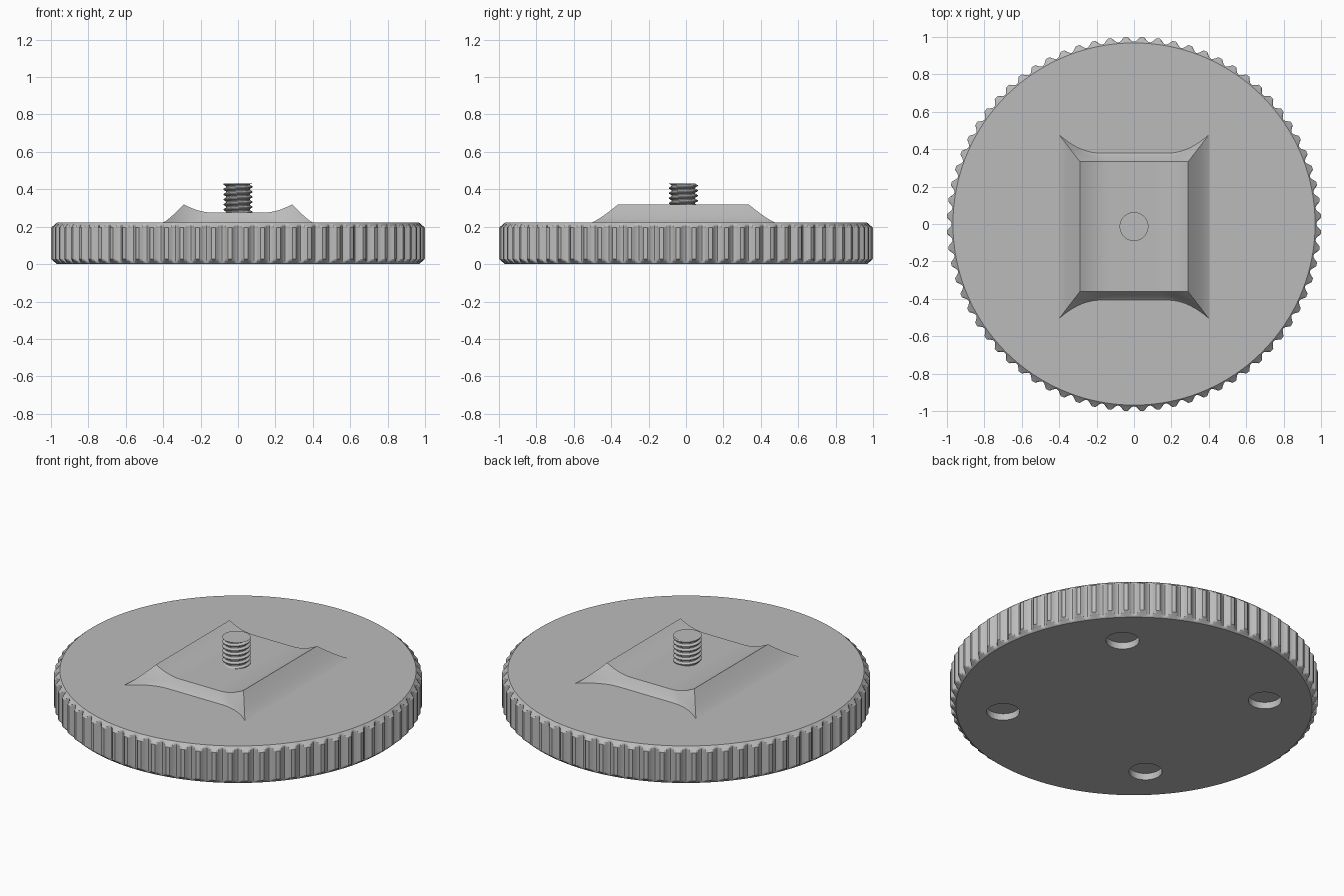
import bpy, bmesh, math

if "Cube" in bpy.data.objects:
    bpy.data.objects.remove(bpy.data.objects["Cube"])

TOP = 0.222          # height of the disc's upper face
CY = -0.014          # y centre of the raised seat and the screw


def grey(name, value):
    m = bpy.data.materials.new(name)
    m.diffuse_color = (value, value, value, 1)
    m.use_nodes = True
    m.node_tree.nodes["Principled BSDF"].inputs["Base Color"].default_value = m.diffuse_color
    return m


METAL = grey("grey metal", 0.50)


def skin(rows, closed=True, cap_start=False, cap_end=False):
    """Join rows of points with quads, optionally closing the ends."""
    bm = bmesh.new()
    vs = [[bm.verts.new(p) for p in row] for row in rows]
    n = len(rows[0])
    for a, b in zip(vs, vs[1:]):
        for i in range(n if closed else n - 1):
            j = (i + 1) % n
            bm.faces.new((a[i], a[j], b[j], b[i]))
    if cap_start:
        bm.faces.new(vs[0][::-1])
    if cap_end:
        bm.faces.new(vs[-1])
    return bm


def finish(bm, name, angle):
    bmesh.ops.remove_doubles(bm, verts=bm.verts, dist=1e-5)
    bmesh.ops.recalc_face_normals(bm, faces=bm.faces)
    me = bpy.data.meshes.new(name)
    bm.to_mesh(me)
    bm.free()
    me.materials.append(METAL)
    ob = bpy.data.objects.new(name, me)
    bpy.context.collection.objects.link(ob)
    smooth(ob, angle)
    return ob


def smooth(ob, angle):
    bpy.ops.object.select_all(action='DESELECT')
    ob.select_set(True)
    bpy.context.view_layer.objects.active = ob
    bpy.ops.object.shade_smooth_by_angle(angle=math.radians(angle))


# Knurled disc: chamfered rim with scalloped grooves cut straight through it
TEETH = 72
GROOVE = [0.974, 0.978, 0.988, 1, 1, 1, 0.988, 0.978]   # one tooth, starting mid-groove
CHAMFER = [(0, 0.968), (0.005, 0.974), (0.009, 0.978), (0.017, 0.988), (0.027, 1)]
profile = CHAMFER + [(TOP - z, r) for z, r in CHAMFER[::-1]]
N = TEETH * len(GROOVE)
rows = []
for z, limit in profile:
    row = []
    for i in range(N):
        a = math.pi / 2 + math.tau * i / N
        r = min(limit, GROOVE[i % len(GROOVE)])
        row.append((r * math.cos(a), r * math.sin(a), z))
    rows.append(row)
disc = finish(skin(rows, cap_start=True, cap_end=True), "knurled_disc", 30)

# Four shallow round pockets in the underside
for sx in (-1, 1):
    for sy in (-1, 1):
        bpy.ops.mesh.primitive_cylinder_add(vertices=48, radius=0.09, depth=0.08,
                                            location=(0.505 * sx, 0.505 * sy, 0))
        cutter = bpy.context.object
        cutter.name = "pocket_cutter"
        cutter.hide_render = True
        cutter.data.materials.append(METAL)
        mod = disc.modifiers.new("pocket", 'BOOLEAN')
        mod.operation, mod.solver, mod.object = 'DIFFERENCE', 'EXACT', cutter
        bpy.context.view_layer.objects.active = disc
        bpy.ops.object.modifier_apply(modifier=mod.name)
        bpy.data.objects.remove(cutter)
smooth(disc, 30)

# Raised seat: dished top with flared concave skirts
HX, HY = 0.29, 0.348
xs = [HX * (i / 16 - 1) for i in range(33)]


def rise(x):
    return max(0, (abs(x) - 0.13) / (HX - 0.13)) ** 2


def skirt(x, y, t):
    """Point on the skirt below rim point (x, y); t runs from rim to foot."""
    s = rise(x)
    h = 0.275 + 0.045 * s
    px = x * (1 + t * (0.40 / HX - 1))
    py = y + math.copysign(t * (0.045 + 0.098 * s), y) if abs(y) > HY - 1e-6 else \
        y * (1 + t * 0.143 / HY)
    return (px, CY + py, TOP + (h - TOP) * (1 - t) ** 1.2)


STEPS = [i / 6 for i in range(7)]
bm = skin([[(x, CY + y, 0.275 + 0.045 * rise(x)) for x in xs] for y in (-HY, HY)], closed=False)
ys = [HY * (i / 4 - 1) for i in range(9)]
for rim in ([(x, -HY) for x in xs], [(HX, y) for y in ys],
            [(x, HY) for x in xs[::-1]], [(-HX, y) for y in ys[::-1]]):
    side = skin([[skirt(x, y, t) for x, y in rim] for t in STEPS], closed=False)
    tmp = bpy.data.meshes.new("tmp")
    side.to_mesh(tmp)
    side.free()
    bm.from_mesh(tmp)
    bpy.data.meshes.remove(tmp)
finish(bm, "raised_seat", 25)

# Threaded stud: helical thread clipped flat at both ends
LOW, HIGH, PITCH, ROOT, CREST = 0.262, 0.43, 0.027, 0.063, 0.077
THREAD = [(0, ROOT), (0.2, ROOT), (0.5, CREST), (0.7, CREST)]
SEG = 48
turns = math.ceil((HIGH - LOW) / PITCH) + 1
cols = []
for i in range(SEG + 1):
    a = math.tau * i / SEG
    col = []
    for k in range(-1, turns):
        for f, r in THREAD:
            z = LOW + PITCH * (k + f + i / SEG)
            col.append((r * math.cos(a), CY + r * math.sin(a), min(max(z, LOW), HIGH)))
    cols.append(col)
finish(skin([[(0.0 + c[0], c[1], c[2]) for c in col] for col in cols], closed=False),
       "threaded_stud", 35)

# Flat end face of the stud
bm = bmesh.new()
bmesh.ops.create_circle(bm, cap_ends=True, segments=SEG, radius=CREST)
bmesh.ops.translate(bm, verts=bm.verts, vec=(0, CY, HIGH + 0.001))
finish(bm, "stud_end", 30)
